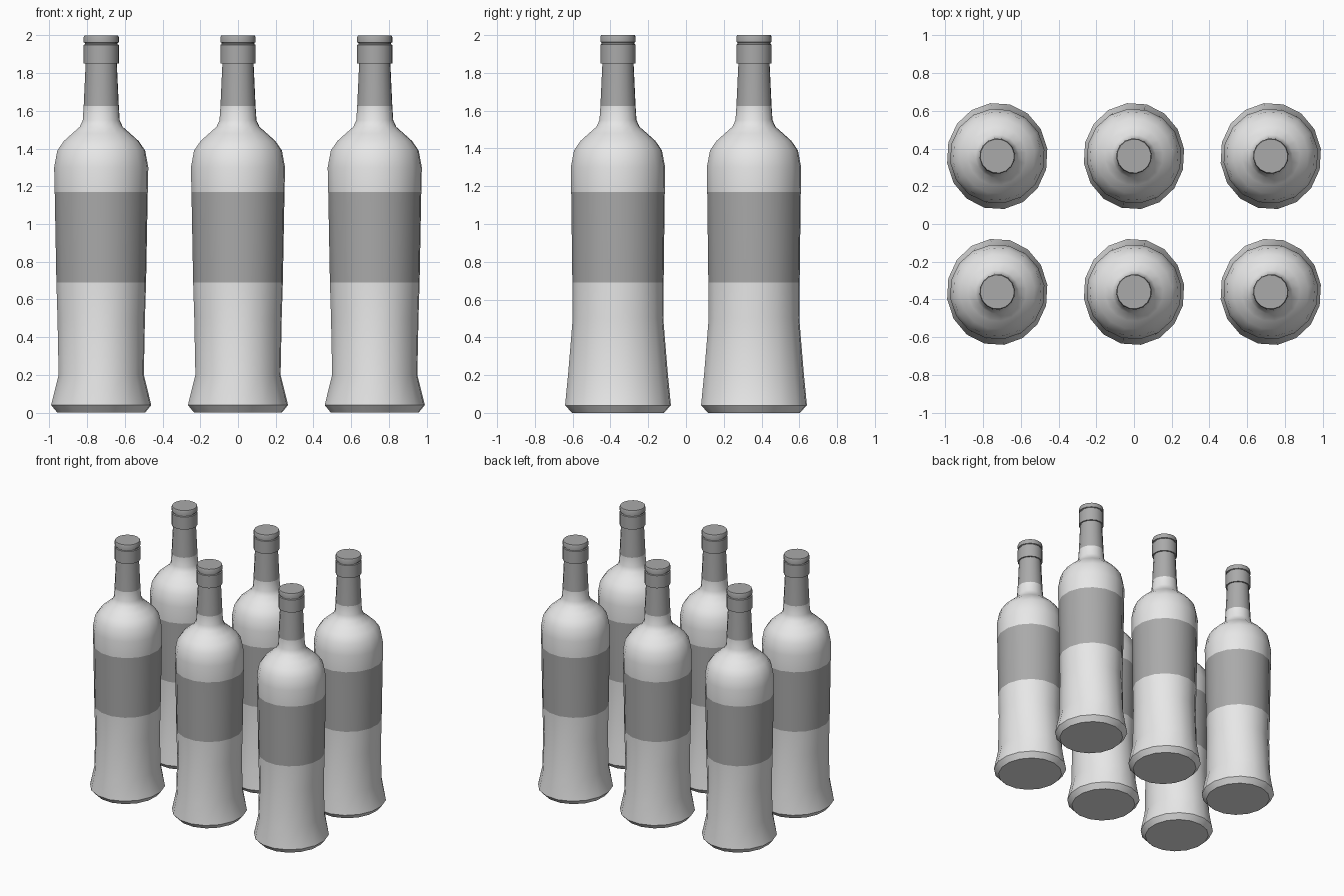
import bpy, bmesh, math

cube = bpy.data.objects.get("Cube")
if cube:
    bpy.data.objects.remove(cube, do_unlink=True)


def material(name, value):
    mat = bpy.data.materials.new(name)
    mat.use_nodes = True
    colour = (value, value, value, 1)
    mat.diffuse_color = colour
    mat.node_tree.nodes["Principled BSDF"].inputs["Base Color"].default_value = colour
    return mat


PALE = material("pale grey glass", 0.8)
DARK = material("mid grey label", 0.4)
SIDES = 16


def turned_part(name, profile, centre):
    """Closed solid from (x radius, y radius, height) rings."""
    bm = bmesh.new()
    rings = []
    for rx, ry, z in profile:
        angles = [math.tau * (i + 0.35) / SIDES for i in range(SIDES)]
        rings.append([bm.verts.new((rx * math.cos(a), ry * math.sin(a), z)) for a in angles])
    for low, high in zip(rings, rings[1:]):
        for i in range(SIDES):
            j = (i + 1) % SIDES
            bm.faces.new((low[i], low[j], high[j], high[i]))
    bm.faces.new(rings[0][::-1])
    bm.faces.new(rings[-1])
    # Label band and foil are chosen by height
    for face in bm.faces:
        z = face.calc_center_median().z
        face.material_index = int(0.69 < z < 1.17 or z > 1.625)
    mesh = bpy.data.meshes.new(name)
    bm.to_mesh(mesh)
    bm.free()
    mesh.materials.append(PALE)
    mesh.materials.append(DARK)
    obj = bpy.data.objects.new(name, mesh)
    obj.location = (*centre, 0)
    bpy.context.collection.objects.link(obj)
    bpy.ops.object.select_all(action="DESELECT")
    obj.select_set(True)
    bpy.context.view_layer.objects.active = obj
    bpy.ops.object.shade_smooth_by_angle(angle=math.radians(35))


# Flared oval foot, body, shoulder and neck
BODY = [(0.235, 0.245, 0), (0.268, 0.283, 0.04), (0.228, 0.267, 0.2),
        (0.234, 0.242, 0.5), (0.24, 0.244, 0.69), (0.249, 0.25, 1.17)]
BODY += [(r, r, z) for r, z in [
    (0.252, 1.3), (0.235, 1.39), (0.2, 1.44), (0.155, 1.48), (0.115, 1.515),
    (0.099, 1.55), (0.094, 1.625), (0.083, 1.86)]]

# Stopper collar, groove and top rim
CAP = [(r, r, z) for r, z in [
    (0.094, 1.85), (0.094, 1.95), (0.087, 1.953), (0.087, 1.96),
    (0.094, 1.963), (0.094, 1.99), (0.09, 2)]]

# Two rows of three bottles
for row, y in (("front", -0.36), ("back", 0.36)):
    for side, x in (("right", -0.725), ("middle", 0), ("left", 0.725)):
        turned_part(f"{row}_{side}_bottle", BODY, (x, y))
        turned_part(f"{row}_{side}_cap", CAP, (x, y))
